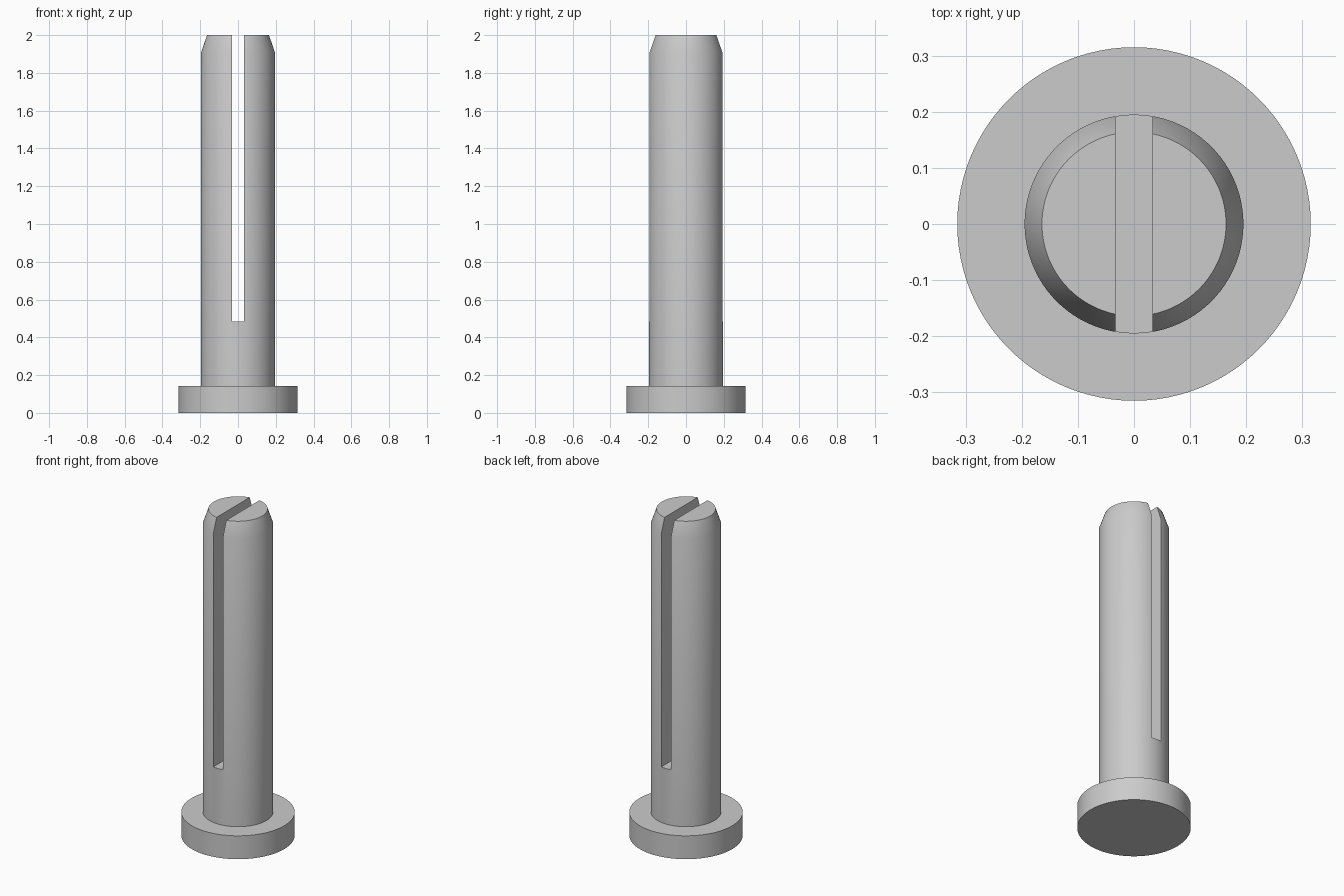
import bpy, bmesh, math

cube = bpy.data.objects.get("Cube")
if cube:
    bpy.data.objects.remove(cube, do_unlink=True)

SEGMENTS = 96
HEIGHT = 2.0
SLOT_WIDTH, SLOT_BOTTOM = 0.066, 0.483

steel = bpy.data.materials.new("grey_steel")
steel.use_nodes = True
colour = (0.6, 0.6, 0.6, 1)
steel.diffuse_color = colour
steel.node_tree.nodes["Principled BSDF"].inputs["Base Color"].default_value = colour


def add_object(name, bm):
    bmesh.ops.recalc_face_normals(bm, faces=bm.faces)
    mesh = bpy.data.meshes.new(name)
    bm.to_mesh(mesh)
    bm.free()
    obj = bpy.data.objects.new(name, mesh)
    bpy.context.collection.objects.link(obj)
    mesh.materials.append(steel)
    return obj


def lathe(name, profile):
    """Closed solid from (radius, height) points, with one flat cap at each end."""
    bm = bmesh.new()
    rings = []
    for r, z in profile:
        rings.append([bm.verts.new((r * math.cos(a), r * math.sin(a), z))
                      for a in (math.tau * i / SEGMENTS for i in range(SEGMENTS))])
    for low, high in zip(rings, rings[1:]):
        for i in range(SEGMENTS):
            j = (i + 1) % SEGMENTS
            bm.faces.new((low[i], low[j], high[j], high[i]))
    bm.faces.new(rings[0])
    bm.faces.new(rings[-1])
    return add_object(name, bm)


# Pin: wide flat head at the foot, straight shank, tapered tip
pin = lathe("slotted_pin", [(0.315, 0), (0.315, 0.143), (0.195, 0.143),
                            (0.195, 1.91), (0.164, HEIGHT)])

# Slot running front to back, open at the tip
bm = bmesh.new()
bmesh.ops.create_cube(bm, size=1)
slot_top = HEIGHT + 0.1
bmesh.ops.scale(bm, vec=(SLOT_WIDTH, 1, slot_top - SLOT_BOTTOM), verts=bm.verts)
bmesh.ops.translate(bm, vec=(0, 0, (slot_top + SLOT_BOTTOM) / 2), verts=bm.verts)
cutter = add_object("slot_cutter", bm)
cutter.hide_render = True

cut = pin.modifiers.new("slot", 'BOOLEAN')
cut.operation = 'DIFFERENCE'
cut.solver = 'EXACT'
cut.object = cutter

bpy.ops.object.select_all(action='DESELECT')
pin.select_set(True)
bpy.context.view_layer.objects.active = pin
bpy.ops.object.modifier_apply(modifier=cut.name)
bpy.data.objects.remove(cutter, do_unlink=True)

# Smooth round sides, crisp rims and slot edges
bpy.ops.object.shade_smooth_by_angle(angle=math.radians(30))
